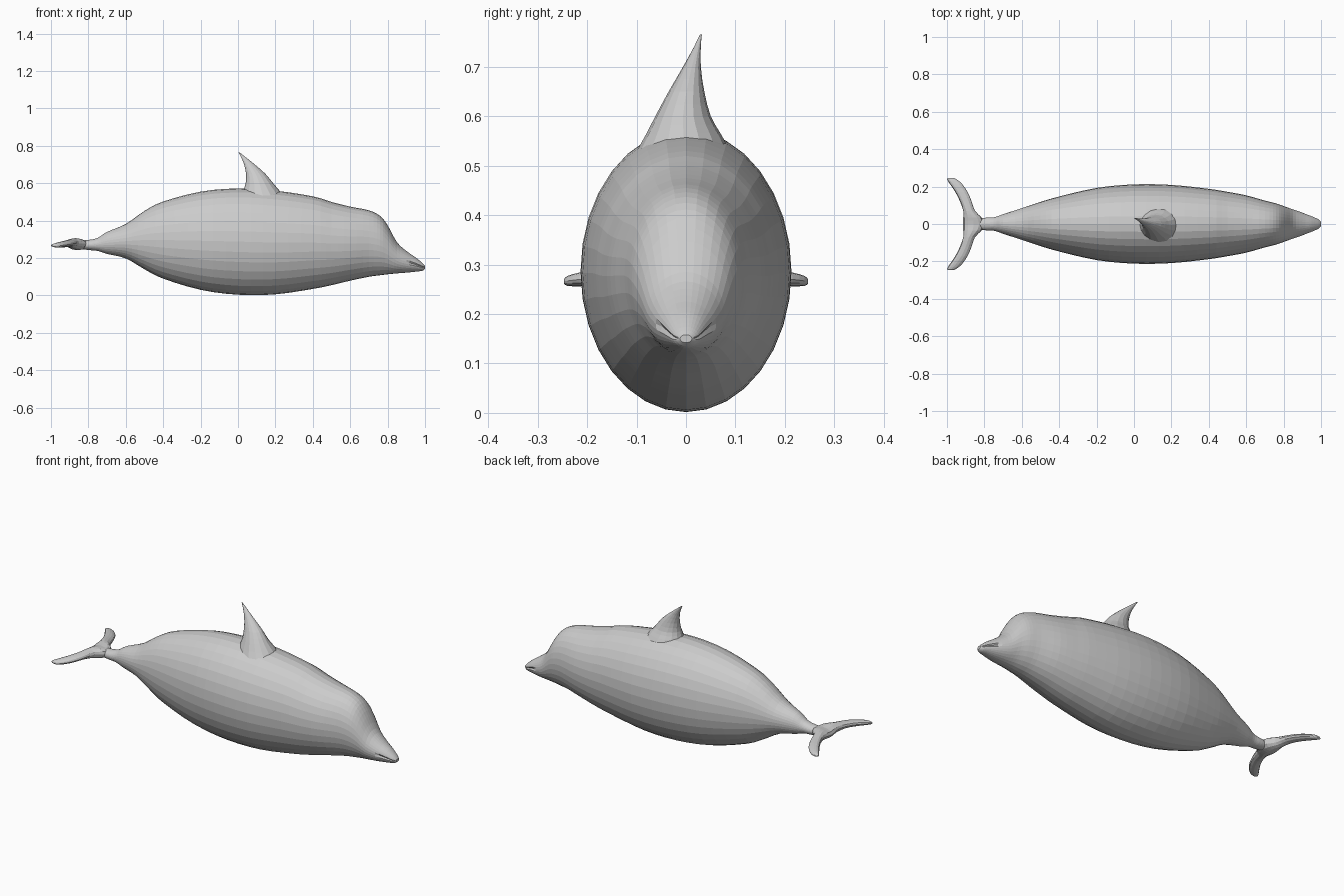
import bpy
import bmesh
from math import sin, cos, tau


def refine(rows, steps):
    """Catmull-Rom interpolation between cross-section rows."""
    out = []
    for i in range(len(rows) - 1):
        p0, p1 = rows[max(i - 1, 0)], rows[i]
        p2, p3 = rows[i + 1], rows[min(i + 2, len(rows) - 1)]
        for s in range(steps):
            t = s / steps
            out.append([0.5 * (2 * b + (c - a) * t + (2 * a - 5 * b + 4 * c - d) * t * t
                               + (3 * b - a - 3 * c + d) * t ** 3)
                        for a, b, c, d in zip(p0, p1, p2, p3)])
    return out + [list(rows[-1])]


def loft(name, rows, point, sides, steps):
    """Skin closed rings; point(row, angle) gives each ring position."""
    bm = bmesh.new()
    rings = [[bm.verts.new(point(r, tau * k / sides)) for k in range(sides)]
             for r in refine(rows, steps)]
    for a, b in zip(rings, rings[1:]):
        for k in range(sides):
            n = (k + 1) % sides
            bm.faces.new((a[k], a[n], b[n], b[k]))
    bm.faces.new(rings[0])
    bm.faces.new(rings[-1])
    bmesh.ops.recalc_face_normals(bm, faces=bm.faces)
    mesh = bpy.data.meshes.new(name)
    bm.to_mesh(mesh)
    bm.free()
    obj = bpy.data.objects.new(name, mesh)
    bpy.context.collection.objects.link(obj)
    return obj


# Body with forehead and beak: x, top z, bottom z, half width
body = [
    (-0.89, 0.290, 0.255, 0.022), (-0.80, 0.297, 0.243, 0.033),
    (-0.75, 0.308, 0.238, 0.036), (-0.70, 0.340, 0.222, 0.052),
    (-0.60, 0.382, 0.198, 0.085), (-0.50, 0.452, 0.140, 0.118),
    (-0.40, 0.502, 0.090, 0.147), (-0.20, 0.555, 0.030, 0.193),
    (0.00, 0.572, 0.004, 0.212), (0.20, 0.560, 0.006, 0.209),
    (0.40, 0.530, 0.035, 0.188), (0.50, 0.500, 0.055, 0.172),
    (0.60, 0.475, 0.079, 0.153), (0.70, 0.455, 0.100, 0.125),
    (0.76, 0.425, 0.108, 0.110), (0.80, 0.375, 0.113, 0.096),
    (0.85, 0.285, 0.118, 0.078), (0.90, 0.238, 0.122, 0.061),
    (0.95, 0.203, 0.127, 0.042), (0.985, 0.174, 0.132, 0.026),
    (1.00, 0.158, 0.142, 0.012),
]


def body_point(r, a):
    x, top, bottom, w = r
    y = w * cos(a)
    # mouth line pinched into the sides of the beak
    if 0.90 < x < 0.995 and abs(sin(a)) < 0.05:
        y *= 0.86
    return x, y, (top + bottom) / 2 + (top - bottom) / 2 * sin(a)


loft("body", body, body_point, 32, 3)

# Dorsal fin: z, rear x, front x, min y, max y
fin = [
    (0.520, 0.020, 0.255, -0.105, 0.095), (0.565, 0.030, 0.218, -0.080, 0.070),
    (0.600, 0.041, 0.188, -0.062, 0.050), (0.650, 0.043, 0.147, -0.035, 0.037),
    (0.700, 0.033, 0.090, -0.006, 0.030), (0.740, 0.016, 0.040, 0.016, 0.030),
    (0.765, 0.002, 0.008, 0.028, 0.032),
]


def fin_point(r, a):
    z, x0, x1, y0, y1 = r
    return ((x0 + x1) / 2 + (x1 - x0) / 2 * cos(a),
            (y0 + y1) / 2 + (y1 - y0) / 2 * sin(a), z)


loft("dorsal_fin", fin, fin_point, 16, 2)

# Tail flukes, one half mirrored: y, leading x, trailing x, z, half thickness
half = [
    (0.000, -0.800, -0.915, 0.272, 0.030), (0.035, -0.815, -0.913, 0.276, 0.030),
    (0.070, -0.850, -0.913, 0.279, 0.026), (0.120, -0.868, -0.930, 0.279, 0.019),
    (0.170, -0.889, -0.955, 0.275, 0.017), (0.215, -0.920, -0.985, 0.270, 0.014),
    (0.240, -0.950, -1.000, 0.267, 0.010), (0.247, -0.968, -0.990, 0.266, 0.004),
]
flukes = [(-r[0],) + r[1:] for r in half[:0:-1]] + half


def fluke_point(r, a):
    y, lead, trail, z, t = r
    return (lead + trail) / 2 + (lead - trail) / 2 * cos(a), y, z + t * sin(a)


loft("tail_flukes", flukes, fluke_point, 12, 2)
